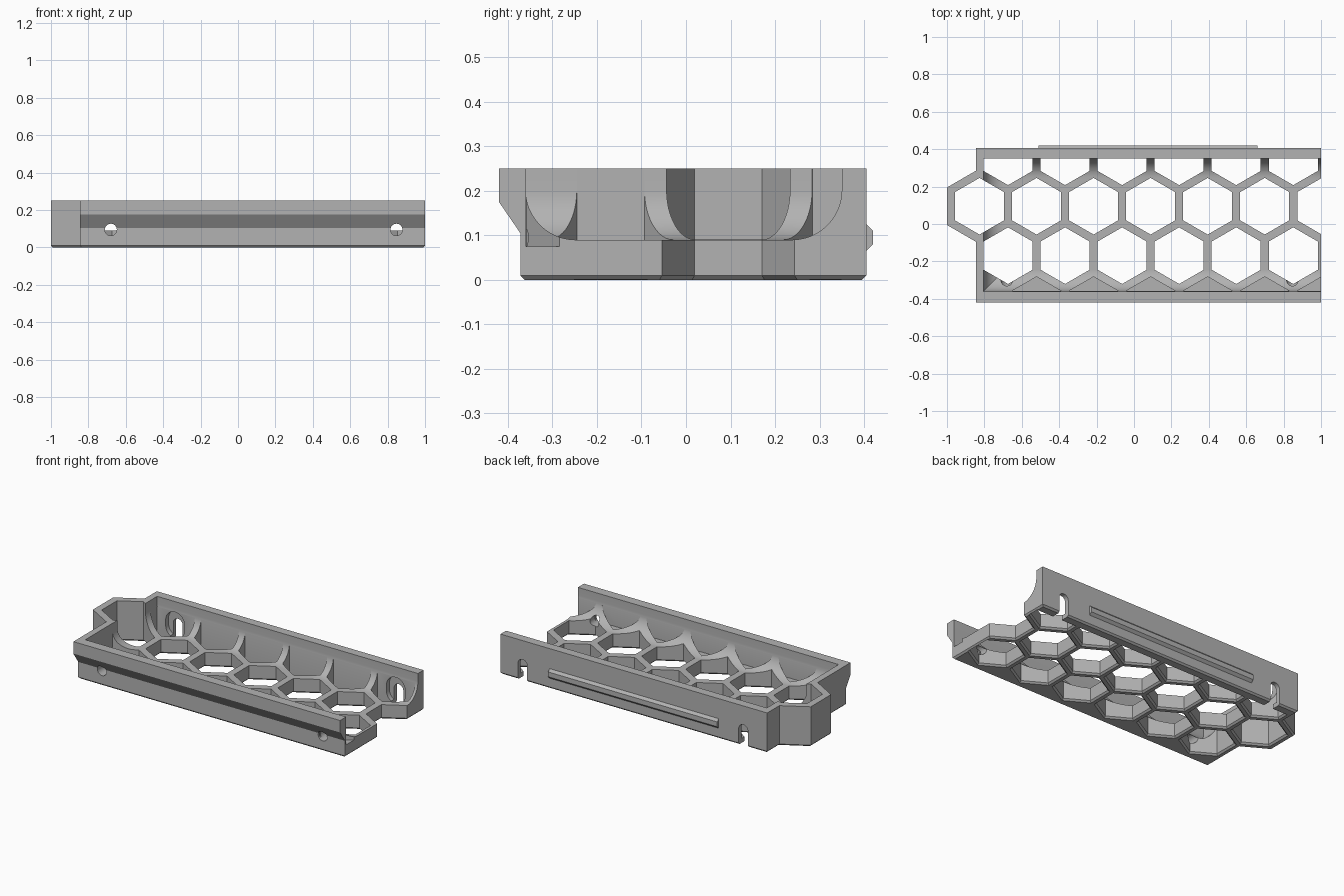
import bpy, bmesh, math
from mathutils import Vector

if "Cube" in bpy.data.objects:
    bpy.data.objects.remove(bpy.data.objects["Cube"], do_unlink=True)

grey = bpy.data.materials.new("plain grey")
grey.use_nodes = True
COLOUR = (0.45, 0.45, 0.45, 1)
grey.diffuse_color = COLOUR
grey.node_tree.nodes["Principled BSDF"].inputs["Base Color"].default_value = COLOUR

PITCH = 0.305                    # honeycomb spacing along x
ROW = PITCH * math.sqrt(3) / 2   # spacing between rows
HOLE = 0.131                     # half width of a cell across its flats
X0, Y0 = -0.826, 0.095           # centre of the protruding end cell
HEIGHT = 0.25


def make_object(name, bm):
    bmesh.ops.recalc_face_normals(bm, faces=bm.faces)
    mesh = bpy.data.meshes.new(name)
    bm.to_mesh(mesh)
    bm.free()
    mesh.materials.append(grey)
    obj = bpy.data.objects.new(name, mesh)
    bpy.context.scene.collection.objects.link(obj)
    return obj


def loft(bm, rings):
    """Skin a stack of equal-length rings and cap both ends."""
    loops = [[bm.verts.new(p) for p in ring] for ring in rings]
    for a, b in zip(loops, loops[1:]):
        for i in range(len(a)):
            j = (i + 1) % len(a)
            bm.faces.new((a[i], a[j], b[j], b[i]))
    bm.faces.new(loops[0][::-1])
    bm.faces.new(loops[-1])


def extrude_x(bm, profile, x1, x2):
    loft(bm, [[(x, y, z) for y, z in profile] for x in (x1, x2)])


def hexagon(cx, cy, half_width, z, low=-9, high=9):
    r = half_width / math.cos(math.pi / 6)
    points = []
    for k in range(6):
        a = math.radians(30 + 60 * k)
        y = min(max(cy + r * math.sin(a), low), high)
        points.append((cx + r * math.cos(a), y, z))
    return points


def capsule_y(bm, x, z_low, z_high, r, y1, y2, n=16):
    """Upright capsule outline extruded along y."""
    outline = []
    for centre, start in ((z_high, 0), (z_low, math.pi)):
        for k in range(n + 1):
            a = start + math.pi * k / n
            outline.append((x + r * math.cos(a), centre + r * math.sin(a)))
    loft(bm, [[(px, y, pz) for px, pz in outline] for y in (y1, y2)])


def apply_boolean(target, cutter, operation):
    mod = target.modifiers.new("cut", "BOOLEAN")
    mod.object, mod.operation, mod.solver = cutter, operation, "EXACT"
    bpy.context.view_layer.update()
    result = bpy.context.evaluated_depsgraph_get()
    mesh = bpy.data.meshes.new_from_object(target.evaluated_get(result))
    target.modifiers.clear()
    target.data = mesh
    bpy.data.objects.remove(cutter, do_unlink=True)


# Outer block with the overhanging front lip
bm = bmesh.new()
extrude_x(bm, [(-0.372, 0), (0.405, 0), (0.405, HEIGHT), (-0.42, HEIGHT),
               (-0.42, 0.175), (-0.372, 0.105)], -0.845, 1.0)
bevelled = [e for e in bm.edges if all(v.co.z < 0.001 for v in e.verts)]
bmesh.ops.bevel(bm, geom=bevelled, offset=0.01, segments=1, affect="EDGES")
tray = make_object("honeycomb_tray", bm)

# Protruding cell on the closed end
bm = bmesh.new()
outer = 0.174
loft(bm, [hexagon(X0, Y0, outer - 0.01, 0), hexagon(X0, Y0, outer, 0.01),
          hexagon(X0, Y0, outer, HEIGHT)])
apply_boolean(tray, make_object("end_cell", bm), "UNION")

# Trough with rounded bottom edges, open at one end
bm = bmesh.new()
extrude_x(bm, [(-0.36, 0.09), (0.35, 0.09), (0.35, 0.4), (-0.36, 0.4)], -0.804, 1.2)
rounded = [e for e in bm.edges
           if all(v.co.z < 0.1 for v in e.verts) and min(v.co.x for v in e.verts) < 0]
rounded = [e for e in rounded if e.calc_length() > 0.1]
bmesh.ops.bevel(bm, geom=rounded, offset=0.112, segments=12, profile=0.5, affect="EDGES")
apply_boolean(tray, make_object("trough_cutter", bm), "DIFFERENCE")

# Honeycomb holes, flared at the underside; back row is clipped by the wall
bm = bmesh.new()
for row, count in ((0, 7), (-1, 6), (1, 6)):
    for i in range(count):
        cx = X0 + PITCH * (i + (0.5 if row else 0))
        cy = Y0 + ROW * row
        loft(bm, [hexagon(cx, cy, HOLE + grow, z, high=0.349)
                  for grow, z in ((0.015, -0.005), (0, 0.01), (0, 0.5))])
# Blind pockets along the front wall
for i in range(1, 7):
    cx, cy = X0 + PITCH * i, Y0 - 2 * ROW
    loft(bm, [hexagon(cx, cy, HOLE, z, low=-0.359) for z in (0.075, 0.5)])
apply_boolean(tray, make_object("cell_cutters", bm), "DIFFERENCE")

# Screw access holes in front, hanging slots behind
bm = bmesh.new()
for x in (-0.68, 0.847):
    capsule_y(bm, x, 0.095, 0.0951, 0.032, -0.5, -0.2)
    capsule_y(bm, x, -0.1, 0.1, 0.032, 0.3, 0.5)
apply_boolean(tray, make_object("screw_cutters", bm), "DIFFERENCE")

# Wider recess for the screw heads inside the back wall
bm = bmesh.new()
for x in (-0.68, 0.847):
    capsule_y(bm, x, 0.085, 0.12, 0.065, 0.26, 0.378)
apply_boolean(tray, make_object("head_cutters", bm), "DIFFERENCE")

# Locating ridge on the back
bm = bmesh.new()
extrude_x(bm, [(0.39, 0.065), (0.405, 0.065), (0.42, 0.08), (0.42, 0.11),
               (0.405, 0.125), (0.39, 0.125)], -0.51, 0.66)
ridge = make_object("back_ridge", bm)

for obj in (tray, ridge):
    bpy.ops.object.select_all(action="DESELECT")
    obj.select_set(True)
    bpy.context.view_layer.objects.active = obj
    bpy.ops.object.shade_smooth_by_angle(angle=math.radians(25))
